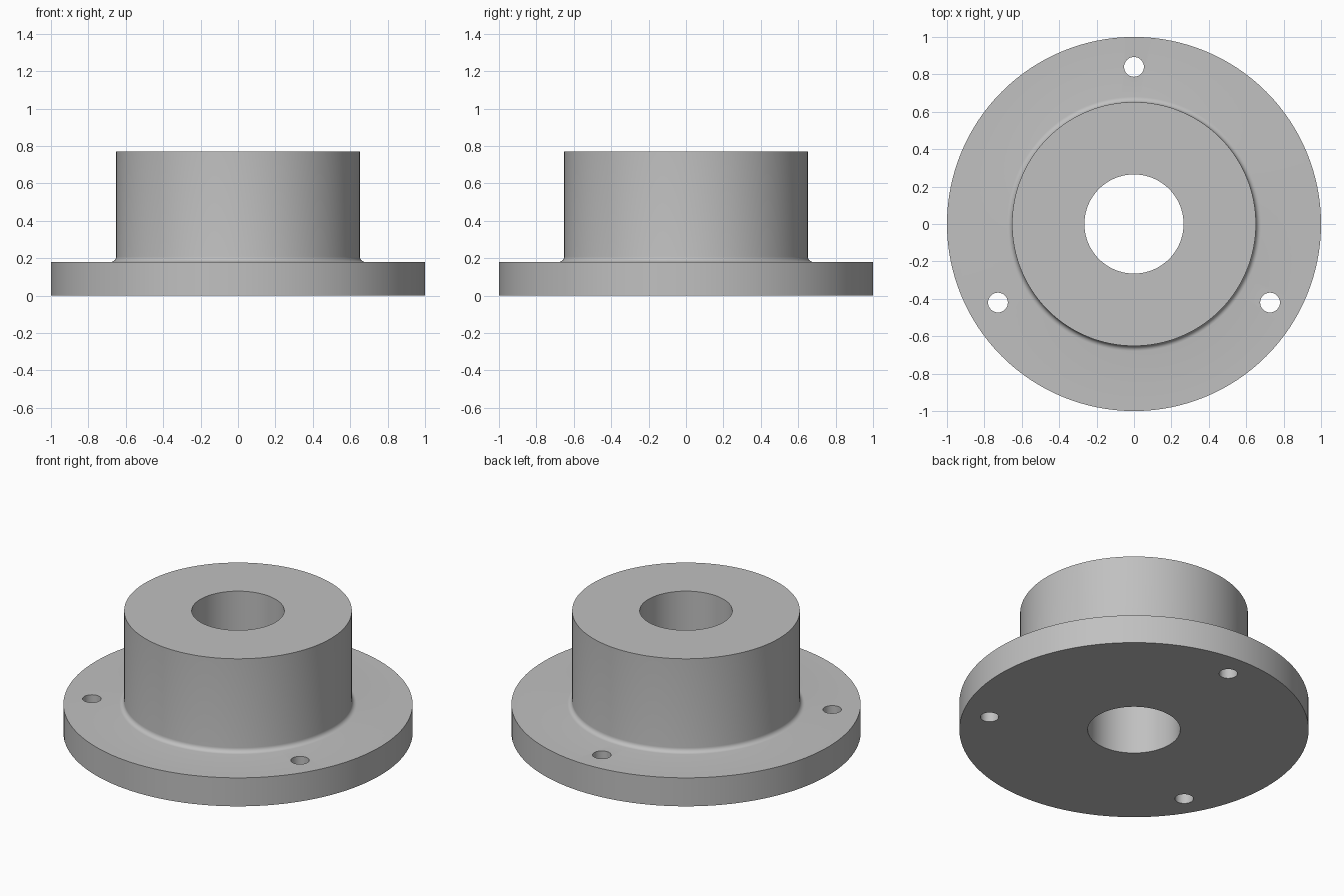
import bpy, bmesh
from math import pi, cos, sin, radians
from mathutils import Matrix, Vector

if "Cube" in bpy.data.objects:
    bpy.data.objects.remove(bpy.data.objects["Cube"], do_unlink=True)

FLANGE_R, HUB_R, BORE_R = 1.0, 0.652, 0.265
FLANGE_H, TOTAL_H, FILLET = 0.18, 0.77, 0.028
BOLT_CIRCLE, BOLT_R = 0.84, 0.053
SEGMENTS = 128

steel = bpy.data.materials.new("steel_grey")
steel.use_nodes = True
colour = (0.53, 0.53, 0.53, 1)
steel.diffuse_color = colour
steel.node_tree.nodes["Principled BSDF"].inputs["Base Color"].default_value = colour


def new_object(name, bm):
    mesh = bpy.data.meshes.new(name)
    bm.to_mesh(mesh)
    bm.free()
    obj = bpy.data.objects.new(name, mesh)
    bpy.context.collection.objects.link(obj)
    return obj


# Flanged hub: closed cross-section, with a fillet arc, turned about z
profile = [(BORE_R, 0), (FLANGE_R, 0), (FLANGE_R, FLANGE_H)]
for i in range(7):
    a = -pi / 2 - i * pi / 12
    profile.append((HUB_R + FILLET + FILLET * cos(a),
                    FLANGE_H + FILLET + FILLET * sin(a)))
profile += [(HUB_R, TOTAL_H), (BORE_R, TOTAL_H)]

bm = bmesh.new()
verts = [bm.verts.new((r, 0, z)) for r, z in profile]
edges = [bm.edges.new((v, verts[(i + 1) % len(verts)])) for i, v in enumerate(verts)]
bmesh.ops.spin(bm, geom=verts + edges, cent=(0, 0, 0), axis=(0, 0, 1),
               angle=2 * pi, steps=SEGMENTS)
bmesh.ops.remove_doubles(bm, verts=bm.verts[:], dist=0.0001)
bmesh.ops.recalc_face_normals(bm, faces=bm.faces[:])
hub = new_object("flanged_hub", bm)
hub.data.materials.append(steel)

# Three bolt holes, evenly spaced round the flange
bm = bmesh.new()
for k in range(3):
    a = radians(90 + 120 * k)
    centre = Vector((BOLT_CIRCLE * cos(a), BOLT_CIRCLE * sin(a), FLANGE_H / 2))
    bmesh.ops.create_cone(bm, cap_ends=True, segments=32, radius1=BOLT_R,
                          radius2=BOLT_R, depth=FLANGE_H * 2,
                          matrix=Matrix.Translation(centre))
cutter = new_object("bolt_hole_cutter", bm)
cutter.data.materials.append(steel)
cutter.hide_render = True

cut = hub.modifiers.new("bolt_holes", "BOOLEAN")
cut.operation = "DIFFERENCE"
cut.solver = "EXACT"
cut.object = cutter

bpy.ops.object.select_all(action="DESELECT")
hub.select_set(True)
bpy.context.view_layer.objects.active = hub
bpy.ops.object.modifier_apply(modifier=cut.name)
bpy.data.objects.remove(cutter, do_unlink=True)

# Smooth round walls, crisp rims
bpy.ops.object.shade_smooth_by_angle(angle=radians(30))
